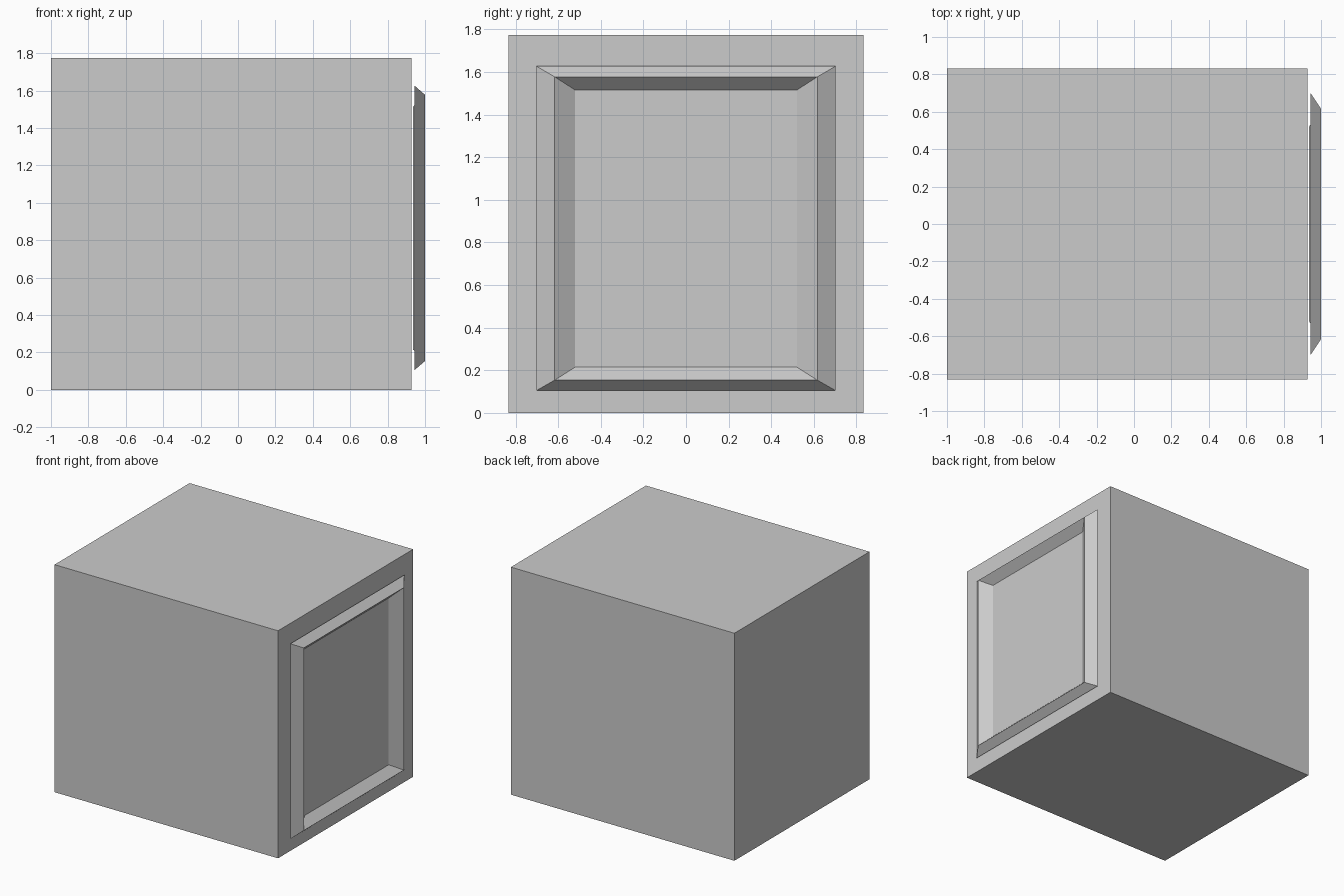
import bpy, bmesh

if "Cube" in bpy.data.objects:
    bpy.data.objects.remove(bpy.data.objects["Cube"])


def finish(bm, name):
    mesh = bpy.data.meshes.new(name)
    bm.to_mesh(mesh)
    bm.free()
    obj = bpy.data.objects.new(name, mesh)
    bpy.context.collection.objects.link(obj)
    return obj


# Main box body
bm = bmesh.new()
bmesh.ops.create_cube(bm, size=1)
for v in bm.verts:
    v.co.x = -0.036 + v.co.x * 1.928
    v.co.y *= 1.664
    v.co.z = (v.co.z + 0.5) * 1.774
finish(bm, "body")

# Raised bevelled frame with recessed panel, just off the right face
# each ring: x, half width, bottom, top
RINGS = [(0.943, 0.702, 0.105, 1.627),
         (1.000, 0.616, 0.154, 1.577),
         (0.936, 0.520, 0.215, 1.515)]
bm = bmesh.new()
loops = [[bm.verts.new((x, y, z)) for y, z in ((-w, b), (w, b), (w, t), (-w, t))]
         for x, w, b, t in RINGS]
for outer, inner in zip(loops, loops[1:]):
    for i in range(4):
        j = (i + 1) % 4
        bm.faces.new((outer[i], outer[j], inner[j], inner[i]))
bm.faces.new(loops[-1])
finish(bm, "panel_frame")
